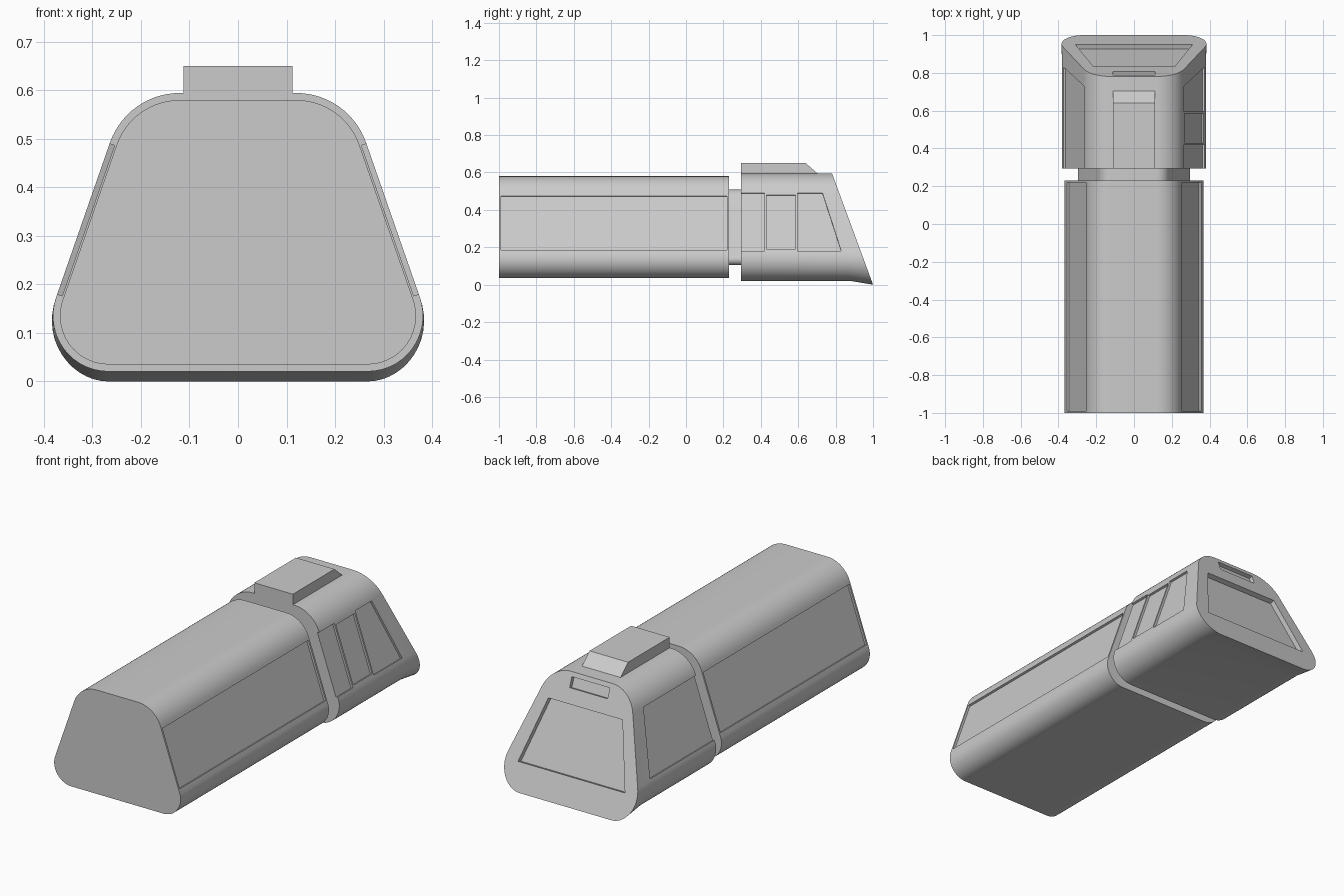
import bpy, bmesh, math
from mathutils import Vector

if "Cube" in bpy.data.objects:
    bpy.data.objects.remove(bpy.data.objects["Cube"])

ANG = math.radians(19.17)              # tilt of the side walls
SIDE_N = Vector((math.cos(ANG), 0, math.sin(ANG)))
BOT, TOP = (0.267, 0.135, 0.10), (0.12, 0.442, 0.138)   # corner x, z, radius
SLOPE = 0.3685                         # nose slant, dy/dz
NOSE_N = Vector((0, 1, SLOPE)).normalized()


def profile(d, n=14):
    """Rounded trapezoid in x/z, grown outward by d."""
    half = []
    for (x, z, r), a0, a1 in ((BOT, -math.pi / 2, ANG), (TOP, ANG, math.pi / 2)):
        for i in range(n + 1):
            a = a0 + (a1 - a0) * i / n
            half.append((x + (r + d) * math.cos(a), z + (r + d) * math.sin(a)))
    return half + [(-x, z) for x, z in reversed(half)]


def loft(name, rings):
    """Closed skin through rings of equal vertex count."""
    bm = bmesh.new()
    vs = [[bm.verts.new(p) for p in ring] for ring in rings]
    n = len(vs[0])
    for a, b in zip(vs, vs[1:]):
        for i in range(n):
            j = (i + 1) % n
            bm.faces.new((a[i], a[j], b[j], b[i]))
    bm.faces.new(vs[0])
    bm.faces.new(vs[-1])
    bmesh.ops.recalc_face_normals(bm, faces=bm.faces)
    me = bpy.data.meshes.new(name)
    bm.to_mesh(me)
    bm.free()
    ob = bpy.data.objects.new(name, me)
    bpy.context.collection.objects.link(ob)
    return ob


def recess(ob, pts, normal, depth):
    """Sink a polygon lying on the surface into the object."""
    cutter = loft("cutter", [[p - normal * depth for p in pts],
                             [p + normal * 0.05 for p in pts]])
    cutter.hide_render = True
    mod = ob.modifiers.new("recess", 'BOOLEAN')
    mod.operation, mod.solver, mod.object = 'DIFFERENCE', 'EXACT', cutter
    bpy.context.view_layer.objects.active = ob
    bpy.ops.object.modifier_apply(modifier=mod.name)
    bpy.data.objects.remove(cutter)


def side_recess(ob, s, d, yz, depth=0.011):
    """Recess on the sloped side s (+1 right, -1 left) of a profile grown by d."""
    k = SIDE_N.x * BOT[0] + SIDE_N.z * BOT[1] + BOT[2] + d
    pts = [Vector((s * (k - SIDE_N.z * z) / SIDE_N.x, y, z)) for y, z in yz]
    recess(ob, pts, Vector((s * SIDE_N.x, 0, SIDE_N.z)), depth)


def nose_recess(ob, z0, z1, w0, w1, depth):
    pts = [Vector((x, 1 - SLOPE * z, z))
           for x, z in ((-w0, z0), (w0, z0), (w1, z1), (-w1, z1))]
    recess(ob, pts, NOSE_N, depth)


def rect(y0, y1, z0, z1):
    return [(y0, z0), (y1, z0), (y1, z1), (y0, z1)]


# Long body with one panel per side
body = loft("body", [[(x, y, z) for x, z in profile(0)] for y in (-1, 0.23)])
for s in (1, -1):
    side_recess(body, s, 0, rect(-0.99, 0.22, 0.185, 0.475))

# Neck joining body and cab
neck = loft("neck", [[(x, y, z) for x, z in profile(-0.07)] for y in (0.225, 0.30)])

# Cab with slanted nose and slightly flared lower lip
G = 0.0145
outline = profile(G)
lip = []
for x, z in outline:
    t = max(0, (0.17 - z) / (0.17 - 0.0205))
    z -= 0.0205 * t
    lip.append((x * (1 + 0.03 * t * (1 - t)), 1 - SLOPE * z, z))
cab = loft("cab", [[(x, 0.295, z) for x, z in outline],
                   [(x, 0.885 - SLOPE * z, z) for x, z in outline],
                   lip])

# Right side panels, then the single left panel
side_recess(cab, 1, G, rect(0.25, 0.42, 0.18, 0.49))
side_recess(cab, 1, G, rect(0.43, 0.585, 0.19, 0.48))
side_recess(cab, 1, G, [(0.595, 0.18), (0.83, 0.18), (0.73, 0.49), (0.595, 0.49)])
side_recess(cab, -1, G, [(0.25, 0.18), (0.83, 0.18), (0.73, 0.49), (0.25, 0.49)])

# Nose window and slot above it
nose_recess(cab, 0.136, 0.45, 0.31, 0.215, 0.026)
nose_recess(cab, 0.522, 0.572, 0.11, 0.11, 0.02)

# Roof box with a sloped end
box_side = [(0.295, 0.58), (0.72, 0.58), (0.64, 0.65), (0.295, 0.65)]
roof_box = loft("roof_box", [[(x, y, z) for y, z in box_side] for x in (-0.112, 0.112)])

# Smooth rounded corners, crisp edges
bpy.ops.object.select_all(action='DESELECT')
for ob in (body, neck, cab, roof_box):
    ob.select_set(True)
bpy.context.view_layer.objects.active = body
bpy.ops.object.shade_smooth_by_angle(angle=math.radians(25))
